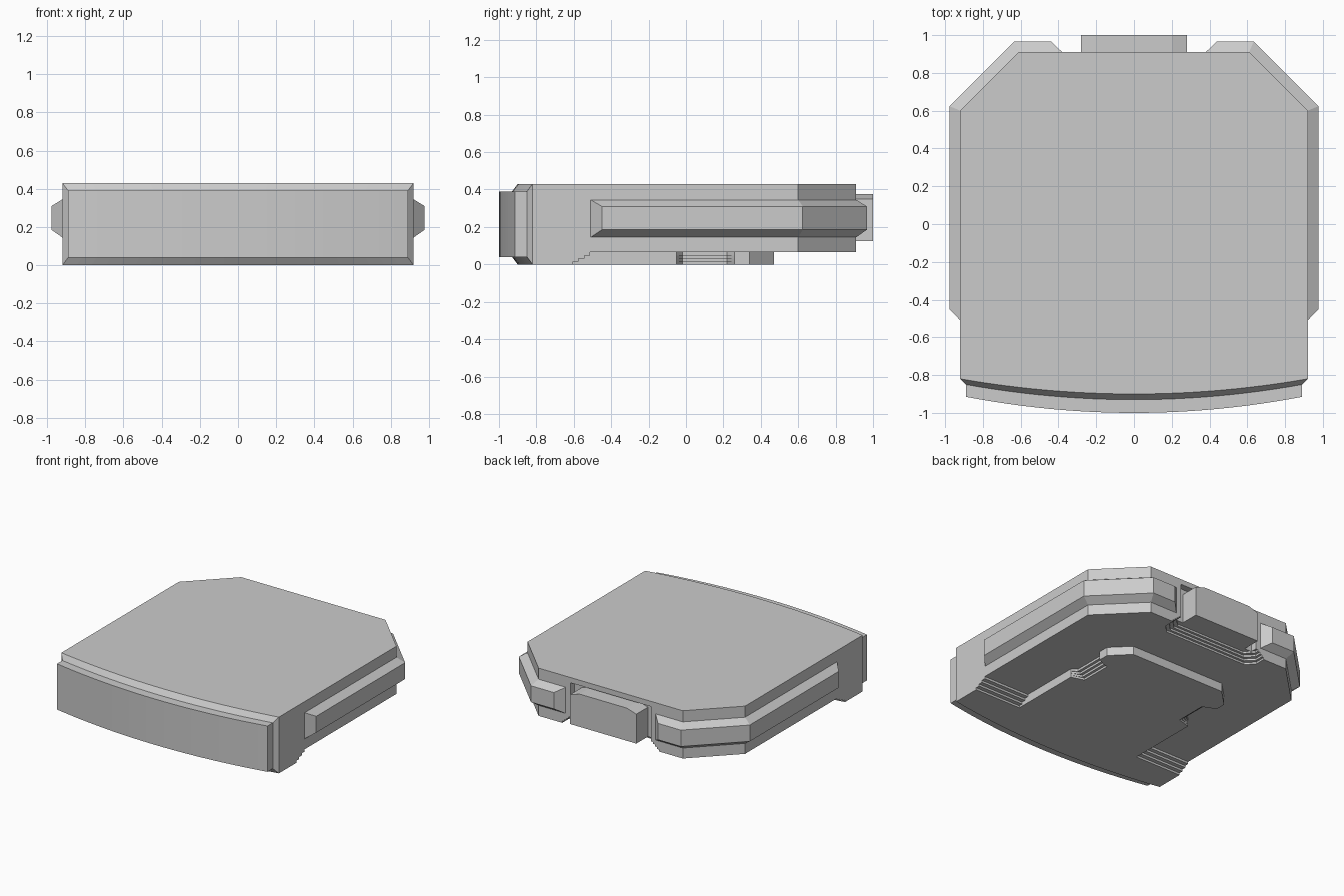
import bpy, bmesh

if "Cube" in bpy.data.objects:
    bpy.data.objects.remove(bpy.data.objects["Cube"])

W, TOP, N = 0.92, 0.43, 24


def finish(name, bm):
    bmesh.ops.recalc_face_normals(bm, faces=bm.faces[:])
    me = bpy.data.meshes.new(name)
    bm.to_mesh(me)
    bm.free()
    ob = bpy.data.objects.new(name, me)
    bpy.context.collection.objects.link(ob)
    return ob


def prism(name, pts, z0, z1):
    bm = bmesh.new()
    f = bm.faces.new([bm.verts.new((x, y, z0)) for x, y in pts])
    ext = bmesh.ops.extrude_face_region(bm, geom=[f])["geom"]
    bmesh.ops.translate(bm, vec=(0, 0, z1 - z0),
                        verts=[v for v in ext if isinstance(v, bmesh.types.BMVert)])
    return finish(name, bm)


def loft(bm, rings):
    rows = [[bm.verts.new(p) for p in r] for r in rings]
    for a, b in zip(rows, rows[1:]):
        for i in range(len(a)):
            j = (i + 1) % len(a)
            bm.faces.new((a[i], a[j], b[j], b[i]))
    return rows


def arc(half, y_mid, y_end):
    ts = [-1 + 2 * i / N for i in range(N + 1)]
    return [(half * t, y_mid + (y_end - y_mid) * t * t) for t in ts]


def cut(body, cutter):
    cutter.hide_render = True
    m = body.modifiers.new("cut", "BOOLEAN")
    m.operation, m.solver, m.object = "DIFFERENCE", "EXACT", cutter
    bpy.context.view_layer.objects.active = body
    bpy.ops.object.modifier_apply(modifier=m.name)
    bpy.data.objects.remove(cutter)


# Main body with curved front and clipped rear corners
outline = arc(W, -0.90, -0.82) + [(W, 0.6), (0.61, 0.91), (-0.61, 0.91), (-W, 0.6)]
body = prism("body", outline, 0, TOP)

# Underside: stepped raised foot with side ramps and stepped side notches
for k in range(4):
    ramp, nx = -0.605 + 0.031 * k, 0.43 + 0.02 * k
    half = [(1.2, ramp), (0.53, ramp), (0.53, -0.05), (nx, -0.02),
            (nx, 0.22), (0.53, 0.26), (0.53, 0.34), (0.40, 0.47)]
    pts = half + [(-x, y) for x, y in reversed(half)] + [(-1.2, 1.2), (1.2, 1.2)]
    cut(body, prism("foot_cutter", pts, -0.2, (0.016, 0.032, 0.048, 0.065)[k]))

# Stepped recess under the rear edge
for k in range(4):
    s = 0.018 * k
    half = [(0.41 - s, 1.2), (0.41 - s, 0.83 + s), (0.35 - s, 0.77 + s)]
    pts = half + [(-x, y) for x, y in reversed(half)]
    cut(body, prism("recess_cutter", pts, -0.1, 0.08 + 0.015 * k))

# Rear slot holding the block
cut(body, prism("slot_cutter", [(-0.34, 0.86), (0.34, 0.86), (0.34, 1.2), (-0.34, 1.2)],
                0.03, 0.39))

# Rear block with clipped top corners
bm = bmesh.new()
prof = [(-0.28, 0.125), (0.28, 0.125), (0.28, 0.35), (0.2, 0.375), (-0.2, 0.375), (-0.28, 0.35)]
rows = loft(bm, [[(x, y, z) for x, z in prof] for y in (0.80, 1.0)])
for r in rows:
    bm.faces.new(r)
finish("rear_block", bm)

# Curved front panel with bevelled surround
bm = bmesh.new()
rings = []
for half, ym, ye, z0, z1 in ((W, -0.90, -0.82, 0, TOP), (0.89, -0.93, -0.85, 0.04, 0.39),
                             (0.89, -1.0, -0.915, 0.04, 0.39)):
    a = arc(half, ym, ye)
    rings.append([(x, y, z0) for x, y in a] + [(x, y, z1) for x, y in reversed(a)])
last = loft(bm, rings)[-1]
for i in range(N):
    bm.faces.new((last[i], last[i + 1], last[-2 - i], last[-1 - i]))
finish("front_panel", bm)

# Bevelled rails wrapping each side and rear corner
base = [(0.92, -0.51), (0.92, 0.6), (0.61, 0.91), (0.38, 0.91)]
outer = [(0.977, -0.45), (0.977, 0.624), (0.634, 0.967), (0.44, 0.967)]
for name, s in (("right_rail", 1), ("left_rail", -1)):
    bm = bmesh.new()
    rows = loft(bm, [[(s * b[0], b[1], 0.145), (s * o[0], o[1], 0.185),
                      (s * o[0], o[1], 0.31), (s * b[0], b[1], 0.345)]
                     for b, o in zip(base, outer)])
    bm.faces.new(rows[0])
    bm.faces.new(rows[-1])
    finish(name, bm)
